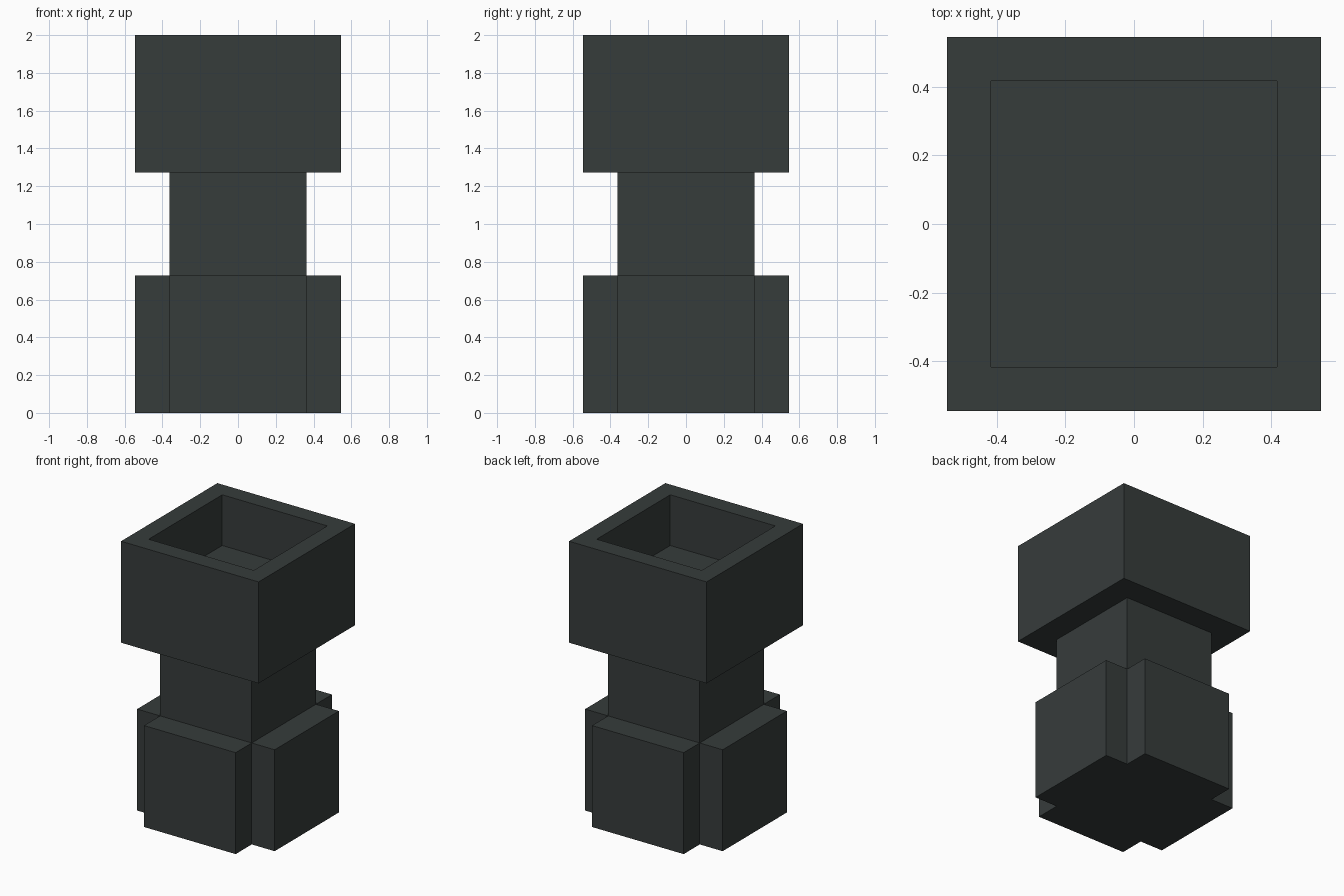
import bpy, bmesh

if "Cube" in bpy.data.objects:
    bpy.data.objects.remove(bpy.data.objects["Cube"])

U = 2 / 11            # grid unit of the blocky design
OUT, IN = 3 * U, 2 * U  # half widths of the wide and narrow parts

mat = bpy.data.materials.new("dark slate")
mat.diffuse_color = (0.037, 0.045, 0.044, 1)
mat.use_nodes = True
mat.node_tree.nodes["Principled BSDF"].inputs["Base Color"].default_value = mat.diffuse_color


def prism(name, outline, z0, z1, top_rule=None):
    """Extrude a flat outline from z0 to z1; top_rule may reshape the top face."""
    bm = bmesh.new()
    face = bm.faces.new([bm.verts.new((x, y, z0)) for x, y in outline])
    ext = bmesh.ops.extrude_face_region(bm, geom=[face], use_keep_orig=True)
    top_verts = [g for g in ext["geom"] if isinstance(g, bmesh.types.BMVert)]
    bmesh.ops.translate(bm, verts=top_verts, vec=(0, 0, z1 - z0))
    bmesh.ops.recalc_face_normals(bm, faces=bm.faces)
    if top_rule:
        top_rule(bm, max(bm.faces, key=lambda f: f.calc_center_median().z))
    mesh = bpy.data.meshes.new(name)
    bm.to_mesh(mesh)
    bm.free()
    mesh.materials.append(mat)
    obj = bpy.data.objects.new(name, mesh)
    bpy.context.collection.objects.link(obj)
    return obj


def square(h):
    return [(-h, -h), (h, -h), (h, h), (-h, h)]


def hollow(bm, top):
    """Inset the top face into a rim and sink a square recess."""
    bmesh.ops.inset_individual(bm, faces=[top], thickness=OUT - IN)
    ext = bmesh.ops.extrude_discrete_faces(bm, faces=[top])
    bmesh.ops.translate(bm, verts=ext["faces"][0].verts, vec=(0, 0, -2 * U))


# Base: cross-shaped block with notched corners
cross = []
pts = [(IN, -OUT), (IN, -IN), (OUT, -IN)]
for _ in range(4):
    cross += pts
    pts = [(-y, x) for x, y in pts]
prism("base", cross, 0, 4 * U)

# Shaft: narrow square post
prism("shaft", square(IN), 4 * U, 7 * U)

# Head: wide block with an open recess on top
prism("hollow_head", square(OUT), 7 * U, 11 * U, hollow)
